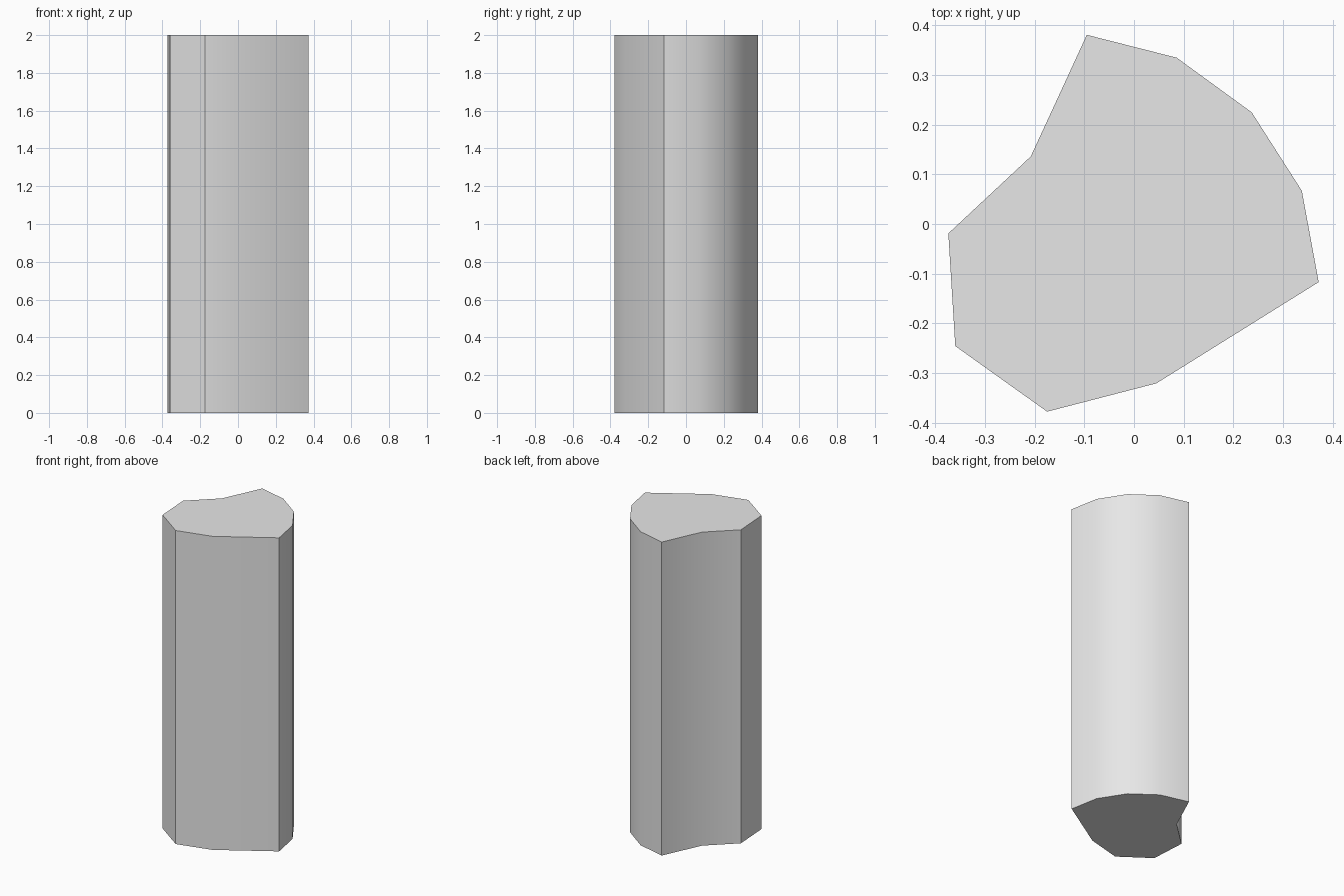
import bpy
import bmesh
import math

cube = bpy.data.objects.get("Cube")
if cube:
    bpy.data.objects.remove(cube, do_unlink=True)

HEIGHT = 2.0

# Plain grey material
grey = bpy.data.materials.new("light_grey")
grey.use_nodes = True
colour = (0.8, 0.8, 0.8, 1.0)
grey.diffuse_color = colour
grey.node_tree.nodes["Principled BSDF"].inputs["Base Color"].default_value = colour

# Column outline, counter-clockwise from above
outline = [
    (0.372, -0.117), (0.338, 0.067), (0.237, 0.225), (0.086, 0.335),
    (-0.095, 0.381), (-0.208, 0.136), (-0.374, -0.019), (-0.36, -0.246),
    (-0.175, -0.378), (0.045, -0.321),
]

# Extrude the outline into a closed column
bm = bmesh.new()
base = bm.faces.new([bm.verts.new((x, y, 0)) for x, y in outline])
extruded = bmesh.ops.extrude_face_region(bm, geom=[base], use_keep_orig=True)
top_verts = [g for g in extruded["geom"] if isinstance(g, bmesh.types.BMVert)]
bmesh.ops.translate(bm, verts=top_verts, vec=(0, 0, HEIGHT))
bmesh.ops.recalc_face_normals(bm, faces=bm.faces[:])

mesh = bpy.data.meshes.new("column")
bm.to_mesh(mesh)
bm.free()
mesh.materials.append(grey)
column = bpy.data.objects.new("column", mesh)
bpy.context.collection.objects.link(column)

# Smooth the curved sides, keep the corners crisp
bpy.ops.object.select_all(action="DESELECT")
column.select_set(True)
bpy.context.view_layer.objects.active = column
bpy.ops.object.shade_smooth_by_angle(angle=math.radians(30))
